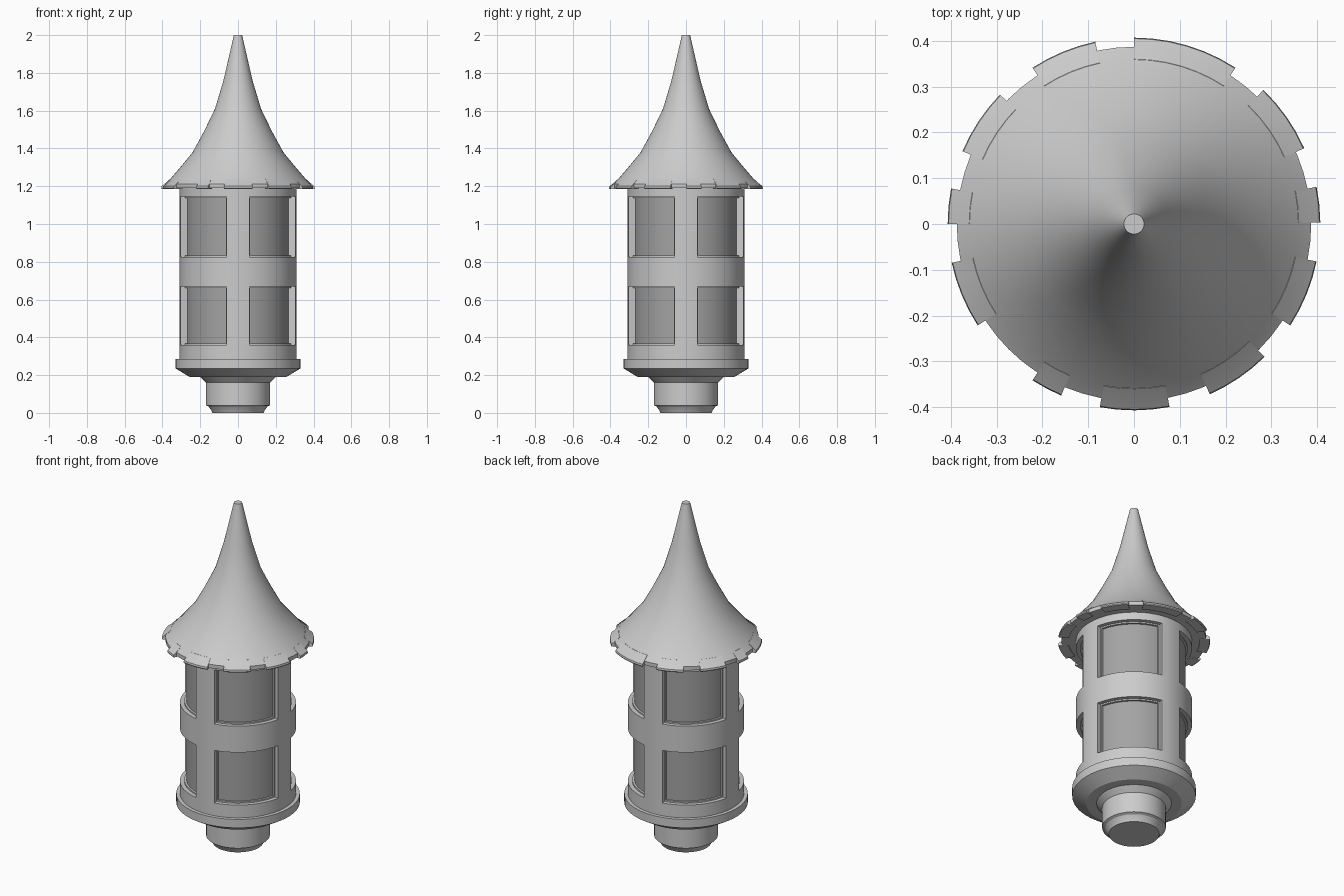
import bpy, bmesh, math

cube = bpy.data.objects.get("Cube")
if cube:
    bpy.data.objects.remove(cube, do_unlink=True)


def material(name, value):
    mat = bpy.data.materials.new(name)
    mat.use_nodes = True
    colour = (value, value, value, 1)
    mat.diffuse_color = colour
    mat.node_tree.nodes["Principled BSDF"].inputs["Base Color"].default_value = colour
    return mat


LIGHT = material("light grey", 0.6)
DARK = material("window grey", 0.37)
parts = []


def sweep(name, profile, spans, mat=LIGHT, step=5.625):
    """Sweep a closed (radius, z) outline round the z axis over each angle span."""
    bm = bmesh.new()
    for start, end in spans:
        full = end - start >= 360
        count = max(1, round((end - start) / step))
        rows = []
        for i in range(count if full else count + 1):
            a = math.radians(start + (end - start) * i / count)
            rows.append([bm.verts.new((r * math.cos(a), r * math.sin(a), z))
                         for r, z in profile])
        for i in range(count):
            one, two = rows[i], rows[(i + 1) % len(rows)]
            for j in range(len(profile)):
                k = (j + 1) % len(profile)
                bm.faces.new((one[j], two[j], two[k], one[k]))
        if not full:
            bm.faces.new(rows[0])
            bm.faces.new(rows[-1][::-1])
    bmesh.ops.remove_doubles(bm, verts=bm.verts, dist=1e-5)
    bmesh.ops.dissolve_degenerate(bm, edges=bm.edges, dist=1e-5)
    bmesh.ops.recalc_face_normals(bm, faces=bm.faces)
    mesh = bpy.data.meshes.new(name)
    bm.to_mesh(mesh)
    bm.free()
    mesh.materials.append(mat)
    obj = bpy.data.objects.new(name, mesh)
    bpy.context.collection.objects.link(obj)
    parts.append(obj)


def block(r0, r1, z0, z1):
    return [(r0, z0), (r1, z0), (r1, z1), (r0, z1)]


FULL = [(0, 360)]
WALL, PANEL, CORE = 0.31, 0.275, 0.25
POST = 11.25  # half angle of a post
ROWS = {"lower": (0.36, 0.67), "upper": (0.825, 1.145)}

# Foot, neck and flared base ring
sweep("base", [(0, 0), (0.135, 0), (0.142, 0.015), (0.155, 0.033), (0.17, 0.04),
               (0.17, 0.16), (0.18, 0.17), (0.2, 0.19), (0.255, 0.19),
               (0.33, 0.235), (0.33, 0.285), (0, 0.285)], FULL)

# Recessed drum behind the windows
sweep("window_panels", block(0, PANEL, 0.28, 1.188), FULL, DARK)

# Horizontal bands and upright posts of the wall
sweep("bottom_band", block(CORE, WALL, 0.285, 0.36), FULL)
sweep("middle_band", block(CORE, WALL, 0.67, 0.825), FULL)
sweep("top_band", block(CORE, WALL, 1.145, 1.19), FULL)
for row, (low, high) in ROWS.items():
    sweep(row + "_posts", block(CORE, WALL, low, high),
          [(a - POST, a + POST) for a in range(0, 360, 90)])
    # Thin stepped frame inside each opening
    edge, lip = 0.008, 0.287
    openings = [(a + POST, a + 90 - POST) for a in range(0, 360, 90)]
    sweep(row + "_sills", block(CORE, lip, low, low + edge), openings)
    sweep(row + "_lintels", block(CORE, lip, high - edge, high), openings)
    jambs = [(a, a + 1.5) for a, b in openings] + [(b - 1.5, b) for a, b in openings]
    sweep(row + "_jambs", block(CORE, lip, low + edge, high - edge), jambs)

# Concave spire roof
sweep("roof", [(0, 1.19), (0.387, 1.19), (0.387, 1.212), (0.36, 1.237), (0.31, 1.295),
               (0.24, 1.38), (0.18, 1.49), (0.122, 1.61), (0.077, 1.76),
               (0.022, 2), (0, 2)], FULL)

# Uneven tiles along the eaves
tiles = [(57, 90), (24, 46), (0.5, 11.5), (-33, -11.6), (-66, -45.5), (-100.6, -79),
         (-123, -113), (-168, -147), (169, 180), (136, 157), (102, 123)]
sweep("eave_tiles", [(0.35, 1.185), (0.404, 1.185), (0.407, 1.19), (0.405, 1.2),
                     (0.387, 1.214), (0.36, 1.238), (0.35, 1.238)], tiles)

# Smooth round surfaces, keep edges sharp
bpy.ops.object.select_all(action='DESELECT')
for obj in parts:
    obj.select_set(True)
bpy.context.view_layer.objects.active = parts[0]
bpy.ops.object.shade_smooth_by_angle(angle=math.radians(25))
